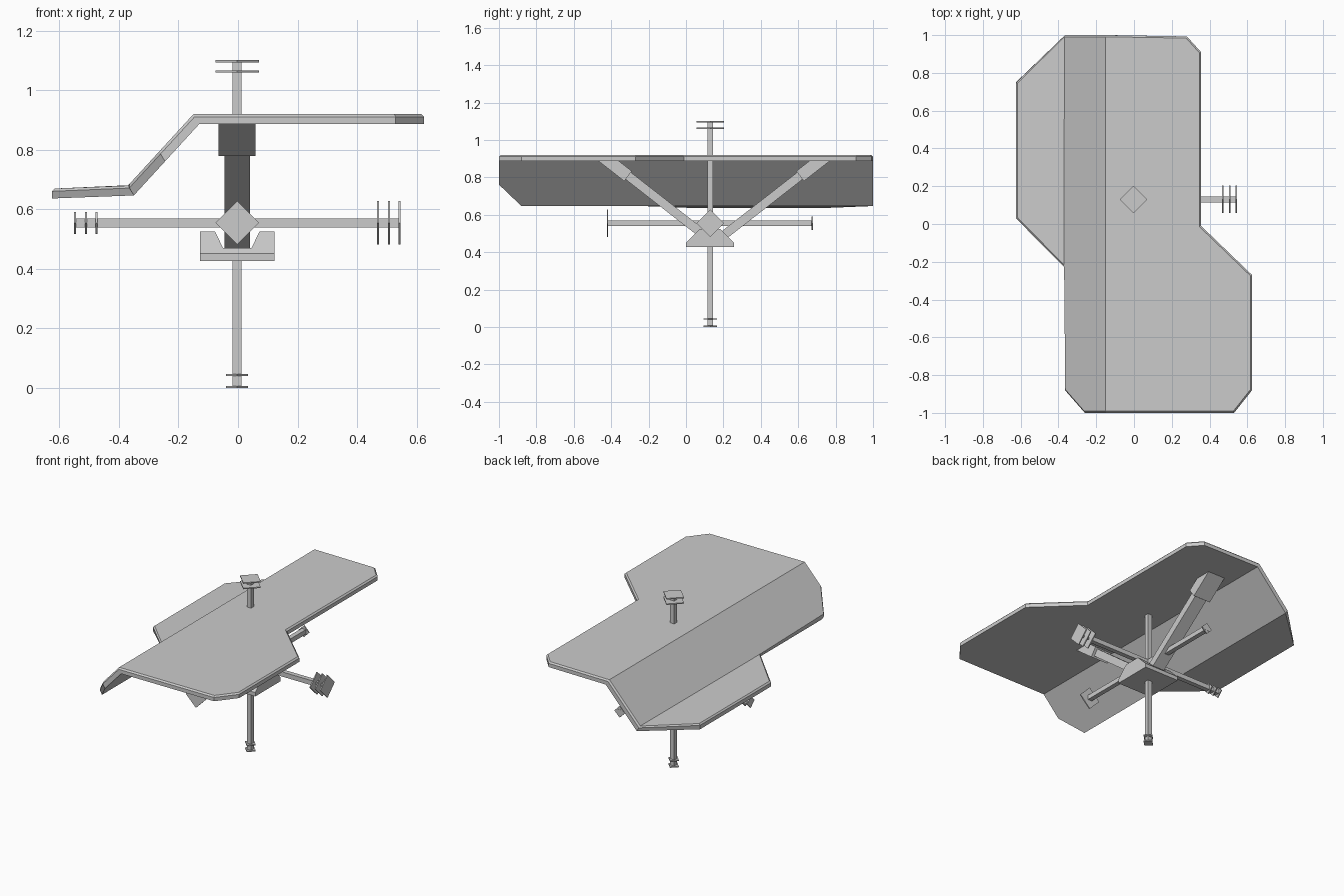
import bpy, bmesh
from mathutils import Matrix, Vector

if "Cube" in bpy.data.objects:
    bpy.data.objects.remove(bpy.data.objects["Cube"])

grey = bpy.data.materials.new("light grey")
grey.diffuse_color = (0.6, 0.6, 0.6, 1)
grey.use_nodes = True
grey.node_tree.nodes["Principled BSDF"].inputs["Base Color"].default_value = grey.diffuse_color

CX, CY, CZ = -0.003, 0.13, 0.555   # where the three rods cross


def finish(bm, name):
    bmesh.ops.recalc_face_normals(bm, faces=bm.faces[:])
    me = bpy.data.meshes.new(name)
    bm.to_mesh(me)
    bm.free()
    me.materials.append(grey)
    ob = bpy.data.objects.new(name, me)
    bpy.context.collection.objects.link(ob)


def box(name, centre, size, angle=0.0, axis='Z'):
    bm = bmesh.new()
    m = (Matrix.Translation(Vector(centre)) @ Matrix.Rotation(angle, 4, axis)
         @ Matrix.Diagonal((*size, 1)))
    bmesh.ops.create_cube(bm, size=1, matrix=m)
    finish(bm, name)


def loft(name, rings):
    bm = bmesh.new()
    rs = [[bm.verts.new(p) for p in r] for r in rings]
    n = len(rs[0])
    for a, b in zip(rs, rs[1:]):
        for i in range(n):
            j = (i + 1) % n
            bm.faces.new((a[i], a[j], b[j], b[i]))
    bm.faces.new(rs[0])
    bm.faces.new(rs[-1])
    finish(bm, name)


# Folded panel: flange, slope and flat top share their fold vertices
pts = [(-.37, 1), (-.625, .75), (-.625, .03), (-.37, -.23), (-.37, -.88),
       (-.265, -1), (-.15, -1), (-.15, 1), (.53, -1), (.625, -.88),
       (.625, -.27), (.355, -.01), (.355, .91), (.28, .993)]
faces = [(0, 1, 2, 3), (0, 3, 4, 5, 6, 7), (7, 6, 8, 9, 10, 11, 12, 13)]


def top_z(x):
    if x < -.37:
        return .68 + (x + .37) * .04
    return min(.92, .68 + (x + .37) / .22 * .24)


bm = bmesh.new()
vs = [bm.verts.new((x, y, top_z(x))) for x, y in pts]
top = [bm.faces.new([vs[i] for i in f]) for f in faces]
rim = [e for e in bm.edges if e.is_boundary]
ext = bmesh.ops.extrude_face_region(bm, geom=top, use_keep_orig=True)
for v in ext['geom']:
    if isinstance(v, bmesh.types.BMVert):
        sloped = -.38 < v.co.x < -.14
        v.co += Vector((.02 if sloped else 0, 0, -.033))
bmesh.ops.recalc_face_normals(bm, faces=bm.faces[:])
bmesh.ops.bevel(bm, geom=rim, offset=.009, segments=1, affect='EDGES')
finish(bm, "folded_panel")

# Three crossing rods
box("vertical_rod", (CX, CY, .55), (.03, .03, 1.095))
box("cross_rod", (CX, CY, CZ), (1.09, .03, .03))
box("long_rod", (CX, CY, CZ), (.03, 1.1, .03))

# Diamond plates on the rod ends: (axis, position, half diagonal)
plates = [('Z', 1.098, .073), ('Z', 1.063, .073), ('Z', .0035, .037), ('Z', .043, .037),
          ('X', -.548, .037), ('X', -.511, .037), ('X', -.475, .037),
          ('X', .47, .073), ('X', .507, .073), ('X', .542, .073),
          ('Y', -.42, .073), ('Y', .675, .037)]
for axis, pos, half in plates:
    k = 'XYZ'.index(axis)
    c, s = [CX, CY, CZ], [half * 2 ** .5] * 3
    c[k], s[k] = pos, .007
    box("end_plate", c, s, 0.785398, axis)

# Notched hub: sloped sides, low in the middle for the struts
rings = []
for x, h in [(-.128, .525), (-.077, .525), (-.05, .47), (.045, .47), (.072, .525), (.123, .525)]:
    d = h - .452
    rings.append([(x, 0, .427), (x, .256, .427), (x, .256, .452),
                  (x, .256 - d, h), (x, d, h), (x, 0, .452)])
loft("hub", rings)

# Diagonal struts with thicker sleeves reaching the panel
strut = [(.02, .436), (.02, .496), (.47, .847), (.47, .787)]
sleeve = [(.48, .78), (.44, .834), (.525, .9), (.634, .9)]
for side, word in ((-1, "front"), (1, "back")):
    for name, prof, x0, x1 in (("strut", strut, -.046, .04), ("sleeve", sleeve, -.066, .058)):
        loft(f"{word}_{name}", [[(x, .15 + side * u, z) for u, z in prof] for x in (x0, x1)])
